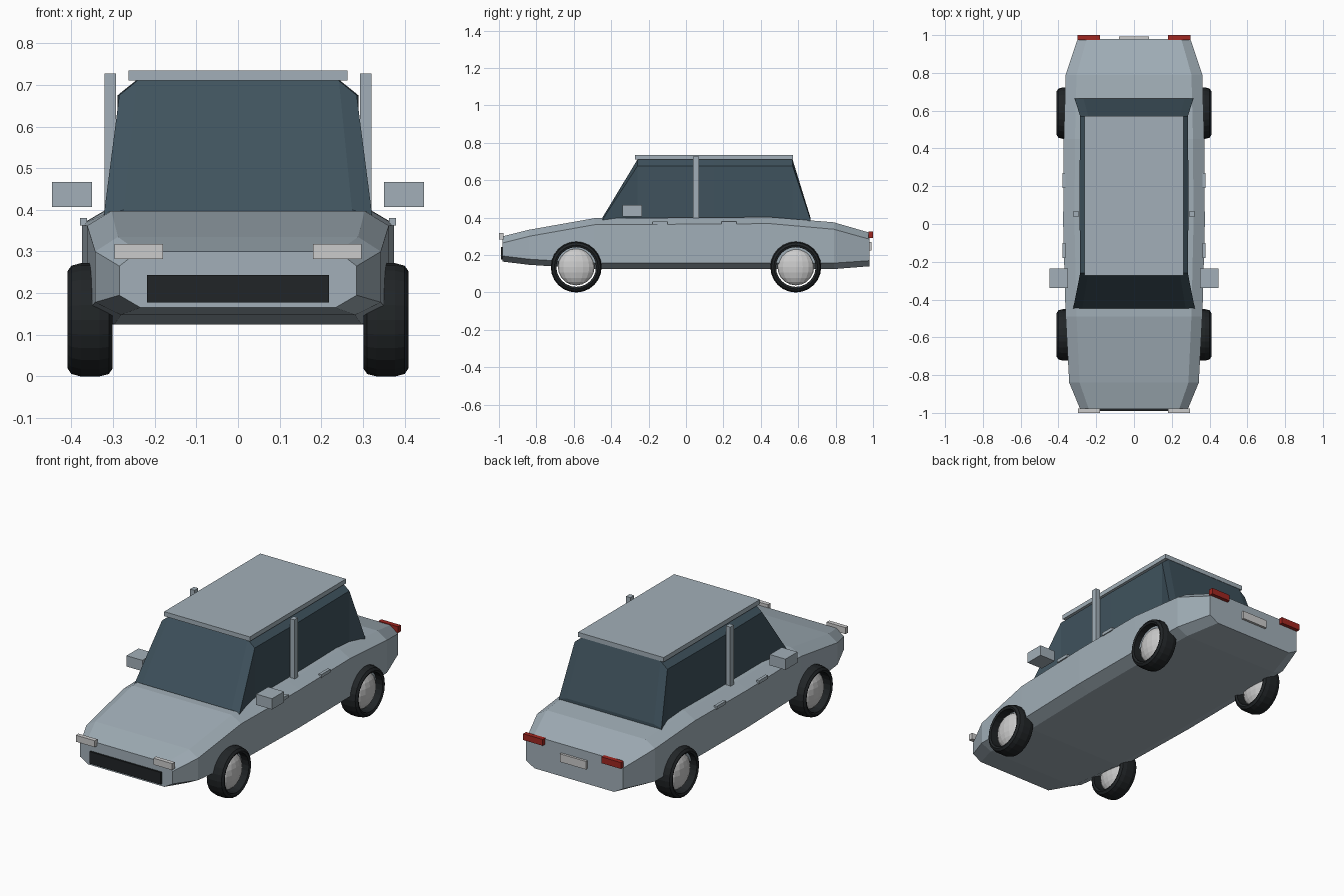
import bpy, bmesh
from math import sin, cos, tau

if "Cube" in bpy.data.objects:
    bpy.data.objects.remove(bpy.data.objects["Cube"])


def material(name, rgb):
    m = bpy.data.materials.new(name)
    m.diffuse_color = (*rgb, 1)
    m.use_nodes = True
    m.node_tree.nodes["Principled BSDF"].inputs["Base Color"].default_value = m.diffuse_color
    return m


PAINT = material("paint", (0.36, 0.43, 0.48))
GLASS = material("tinted_glass", (0.05, 0.085, 0.11))
RUBBER = material("rubber", (0.015, 0.018, 0.02))
SILVER = material("silver", (0.55, 0.55, 0.58))
LAMP = material("lamp", (0.7, 0.7, 0.72))
RED = material("red_lamp", (0.35, 0.02, 0.015))


def finish(name, bm, mat):
    bmesh.ops.recalc_face_normals(bm, faces=bm.faces)
    mesh = bpy.data.meshes.new(name)
    bm.to_mesh(mesh)
    bm.free()
    mesh.materials.append(mat)
    ob = bpy.data.objects.new(name, mesh)
    bpy.context.collection.objects.link(ob)
    return ob


def bridge(bm, rings, closed=False):
    """Skin a list of vertex rings with quads, capping open ends."""
    n = len(rings[0])
    pairs = list(zip(rings, rings[1:] + rings[:1]))
    for a, b in (pairs if closed else pairs[:-1]):
        for i in range(n):
            j = (i + 1) % n
            bm.faces.new((a[i], a[j], b[j], b[i]))
    if not closed:
        bm.faces.new(rings[0])
        bm.faces.new(rings[-1])


def loft(name, sections, mat):
    """Eight-sided hull from (y, [(half width, z) x 4, bottom to top])."""
    bm = bmesh.new()
    rings = []
    for y, half in sections:
        loop = half + [(-x, z) for x, z in reversed(half)]
        rings.append([bm.verts.new((x, y, z)) for x, z in loop])
    bridge(bm, rings)
    return finish(name, bm, mat)


def box(name, lo, hi, mat):
    bm = bmesh.new()
    bmesh.ops.create_cube(bm, size=1)
    for v in bm.verts:
        v.co = [(a + b) / 2 + c * (b - a) for a, b, c in zip(lo, hi, v.co)]
    return finish(name, bm, mat)


def box_pair(name, lo, hi, mat):
    box("right_" + name, lo, hi, mat)
    box("left_" + name, (-hi[0], lo[1], lo[2]), (-lo[0], hi[1], hi[2]), mat)


# Body hull: y, half width, bottom z, lower side z, shoulder z, top z
stations = [(-0.98, 0.285, 0.165, 0.195, 0.265, 0.30),
            (-0.84, 0.343, 0.148, 0.178, 0.300, 0.335),
            (-0.49, 0.362, 0.125, 0.157, 0.362, 0.397),
            (0.00, 0.375, 0.125, 0.157, 0.365, 0.400),
            (0.45, 0.372, 0.125, 0.157, 0.368, 0.403),
            (0.79, 0.362, 0.125, 0.157, 0.338, 0.375),
            (0.98, 0.298, 0.140, 0.170, 0.285, 0.320)]
loft("body", [(y, [(w * 0.82, b), (w, l), (w, s), (w * 0.84, t)])
              for y, w, b, l, s, t in stations], PAINT)

# Glasshouse: y, half width, shoulder z, top z
cabin = [(-0.447, 0.322, 0.388, 0.400),
         (-0.26, 0.285, 0.675, 0.710),
         (0.15, 0.289, 0.675, 0.710),
         (0.57, 0.285, 0.675, 0.710),
         (0.665, 0.315, 0.390, 0.402)]
loft("glass_cabin", [(y, [(w * 0.9, 0.36), (w, 0.375), (w, s), (w * 0.85, t)])
                     for y, w, s, t in cabin], GLASS)

# Roof, pillars, mirrors and handles
box("roof", (-0.263, -0.272, 0.71), (0.263, 0.572, 0.735), PAINT)
box_pair("pillar", (0.293, 0.037, 0.385), (0.32, 0.069, 0.727), PAINT)
box_pair("mirror", (0.35, -0.34, 0.407), (0.447, -0.235, 0.467), PAINT)
for end, y in (("front", -0.14), ("rear", 0.23)):
    box_pair(end + "_door_handle", (0.362, y - 0.04, 0.362), (0.379, y + 0.04, 0.38), PAINT)

# Front and rear details
box("grille", (-0.218, -0.99, 0.177), (0.218, -0.965, 0.244), RUBBER)
box_pair("headlight", (0.18, -1.0, 0.282), (0.296, -0.977, 0.318), LAMP)
box_pair("tail_light", (0.18, 0.975, 0.29), (0.30, 1.0, 0.325), RED)
box("rear_plate", (-0.08, 0.972, 0.225), (0.08, 0.993, 0.27), LAMP)

# Wheels: revolved tyre ring with a flattened dome hub
half_tyre = [(0.049, 0.106), (0.054, 0.117), (0.045, 0.13), (0.022, 0.136)]
tyre = half_tyre + [(-x, r) for x, r in reversed(half_tyre)]
SEG = 24
for side, cx in (("right", 0.355), ("left", -0.355)):
    for end, cy in (("front", -0.587), ("rear", 0.587)):
        bm = bmesh.new()
        rings = [[bm.verts.new((cx + x, cy + r * cos(k * tau / SEG), 0.136 + r * sin(k * tau / SEG)))
                  for x, r in tyre] for k in range(SEG)]
        bridge(bm, rings, closed=True)
        finish(f"{side}_{end}_tyre", bm, RUBBER)

        bm = bmesh.new()
        bmesh.ops.create_uvsphere(bm, u_segments=16, v_segments=10, radius=1)
        for v in bm.verts:
            v.co = (cx + v.co.x * 0.048, cy + v.co.y * 0.098, 0.136 + v.co.z * 0.098)
        finish(f"{side}_{end}_hub", bm, SILVER)
